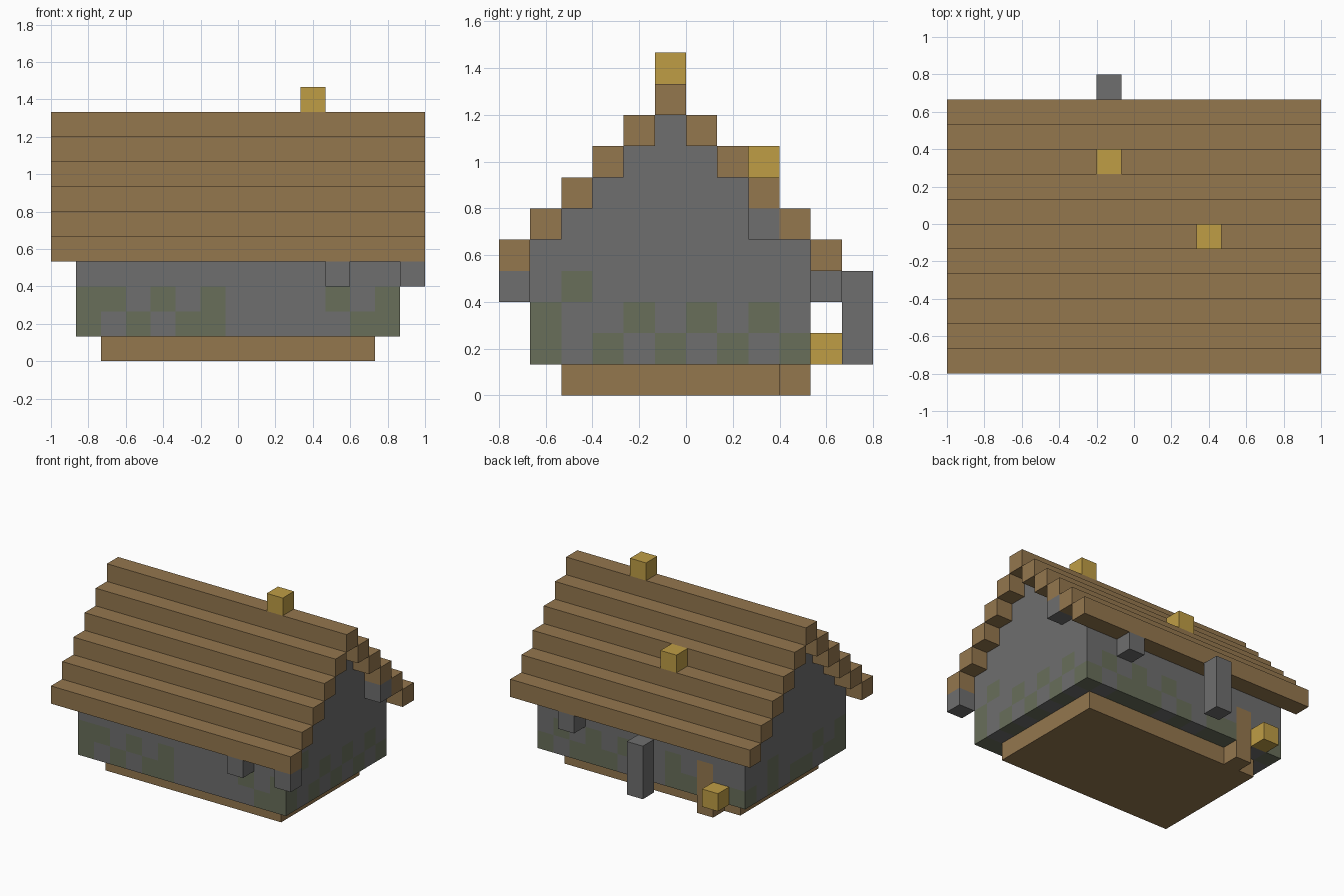
import bpy
import bmesh
from mathutils import Vector

U = 2 / 15                         # edge of one building block
ORIGIN = Vector((-1, -0.8, 0))

cube = bpy.data.objects.get("Cube")
if cube:
    bpy.data.objects.remove(cube, do_unlink=True)


def material(name, color):
    m = bpy.data.materials.new(name)
    m.use_nodes = True
    m.diffuse_color = (*color, 1)
    bsdf = next(n for n in m.node_tree.nodes if n.type == 'BSDF_PRINCIPLED')
    bsdf.inputs["Base Color"].default_value = (*color, 1)
    return m


WOOD = material("wood brown", (0.296, 0.184, 0.076))
STONE = material("stone grey", (0.156, 0.156, 0.156))
MOSS = material("mossy stone", (0.138, 0.156, 0.102))
GOLD = material("gold", (0.52, 0.337, 0.06))


def finish(name, bm, mats):
    mesh = bpy.data.meshes.new(name)
    bmesh.ops.recalc_face_normals(bm, faces=bm.faces)
    bm.to_mesh(mesh)
    bm.free()
    for m in mats:
        mesh.materials.append(m)
    obj = bpy.data.objects.new(name, mesh)
    bpy.context.collection.objects.link(obj)


def block(name, mat, cell, size=(1, 1, 1)):
    """Box whose low corner and size are counted in blocks."""
    bm = bmesh.new()
    bmesh.ops.create_cube(bm, size=1)
    for v in bm.verts:
        v.co = ORIGIN + Vector(
            (c + (p + 0.5) * s) * U for c, p, s in zip(cell, v.co, size))
    finish(name, bm, [mat])


# Floor and doorstep
block("floor_slab", WOOD, (2, 2, 0), (11, 7, 1))
block("doorstep", WOOD, (3, 9, 0))

# Moss patches: block columns per wall row
moss = set()
for row, cols in {1: (1, 3, 5, 6, 12, 13), 2: (1, 2, 4, 6, 11, 13)}.items():
    moss |= {(i, 1, row) for i in cols}                      # front
for row, cols in {1: (1, 4, 5, 7, 9, 10, 11, 13), 2: (5, 8, 10, 12)}.items():
    moss |= {(i, 9, row) for i in cols}                      # back
for row, cols in {1: (1, 3, 5, 7, 9), 2: (1, 4, 6, 8), 3: (2,)}.items():
    moss |= {(13, j, row) for j in cols}                     # left end
for row, cols in {1: (1, 2, 4, 5, 7, 9), 2: (1, 3, 7)}.items():
    moss |= {(1, j, row) for j in cols}                      # right end
door = {(3, 9, 1), (3, 9, 2)}

# Walls with stepped gables: outer faces of the block mass
cells = {(i, j, k) for i in range(1, 14) for j in range(1, 10)
         for k in range(1, 4 + min(j, 10 - j))}
bm = bmesh.new()
for cell in cells:
    index = 1 if cell in moss else 2 if cell in door else 0
    for axis in range(3):
        for side in (0, 1):
            near = list(cell)
            near[axis] += 2 * side - 1
            if tuple(near) in cells:
                continue
            a, b = (axis + 1) % 3, (axis + 2) % 3
            corners = []
            for da, db in ((0, 0), (1, 0), (1, 1), (0, 1)):
                p = Vector(cell)
                p[axis] += side
                p[a] += da
                p[b] += db
                corners.append(bm.verts.new(ORIGIN + p * U))
            bm.faces.new(corners).material_index = index
bmesh.ops.remove_doubles(bm, verts=bm.verts, dist=0.001)
finish("walls", bm, [STONE, MOSS, WOOD])

# Roof boards stepping up to the ridge
for j in range(11):
    block(f"roof_board_{j + 1}", WOOD, (0, j, 4 + min(j, 10 - j)), (15, 1, 1))

# Stone blocks under the eaves and gable, and the freestanding post
for name, cell in (("front_eave_stone", (11, 0, 3)),
                   ("corner_eave_stone", (14, 0, 3)),
                   ("gable_stone", (14, 8, 5)),
                   ("back_eave_stone", (11, 10, 3))):
    block(name, STONE, cell)
block("back_post", STONE, (6, 11, 1), (1, 1, 3))

# Gold blocks
block("ridge_gold_block", GOLD, (10, 5, 10))
block("roof_gold_block", GOLD, (6, 8, 7))
block("door_gold_block", GOLD, (2, 10, 1))
